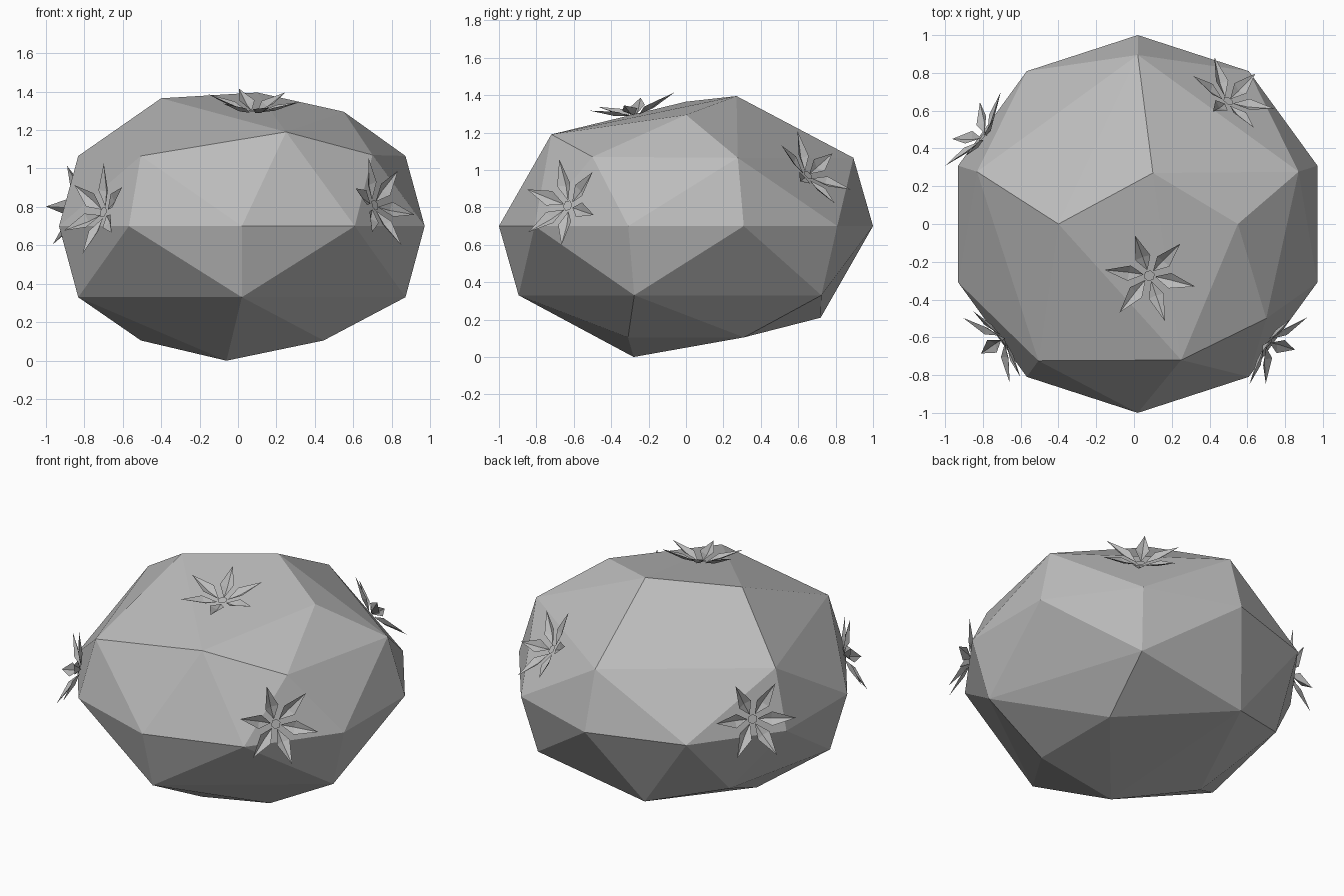
import bpy, bmesh, math
from mathutils import Vector, Matrix
from mathutils.bvhtree import BVHTree

if "Cube" in bpy.data.objects:
    bpy.data.objects.remove(bpy.data.objects["Cube"], do_unlink=True)


def material(name, colour):
    mat = bpy.data.materials.new(name)
    mat.use_nodes = True
    mat.diffuse_color = colour
    mat.node_tree.nodes["Principled BSDF"].inputs["Base Color"].default_value = colour
    return mat


def add_object(name, bm, mat):
    mesh = bpy.data.meshes.new(name)
    bm.to_mesh(mesh)
    mesh.materials.append(mat)
    obj = bpy.data.objects.new(name, mesh)
    bpy.context.collection.objects.link(obj)
    return obj


def ring(radius, z, degrees):
    return [(0.02 + radius * math.cos(math.radians(d)),
             radius * math.sin(math.radians(d)), z) for d in degrees]


grey = material("stone grey", (0.5, 0.5, 0.5, 1))

# Faceted boulder: waist ring, two shoulder rings, irregular crown and base
points = ring(1.0, 0.70, range(18, 378, 36))
points += ring(0.895, 1.065, (18, 90, 162, 234))
points += ring(0.895, 0.33, (-90, -18, 54, 198))
points += [(0.70, -0.50, 1.07), (0.25, -0.72, 1.19), (0.55, 0, 1.295),
           (0.10, 0.27, 1.395), (-0.40, 0, 1.365)]
points += [(-0.66, 0.50, 0.33), (-0.21, 0.72, 0.21), (-0.505, 0, 0.105),
           (0.445, 0.31, 0.105), (0.445, -0.31, 0.105), (-0.06, -0.28, 0)]

rock = bmesh.new()
for p in points:
    rock.verts.new(p)
hull = bmesh.ops.convex_hull(rock, input=rock.verts)
bmesh.ops.delete(rock, geom=list({g for g in hull["geom_interior"]
                                  if isinstance(g, bmesh.types.BMVert)}), context='VERTS')
bmesh.ops.recalc_face_normals(rock, faces=rock.faces)
add_object("boulder", rock, grey)
surface = BVHTree.FromBMesh(rock)


# Six-petalled flower: small flat heart and creased, rising petals
def flower(name, centre, tip_hint):
    spot, normal, _, _ = surface.find_nearest(Vector(centre))
    hint = Vector(tip_hint)
    u = (hint - normal * hint.dot(normal)).normalized()
    v = normal.cross(u)
    frame = Matrix((u, v, normal)).transposed().to_4x4()
    frame.translation = spot
    bm = bmesh.new()
    heart = [bm.verts.new(p) for p in
             [(0.03 * math.cos(a), 0.03 * math.sin(a), 0.012)
              for a in [math.radians(60 * k + 30) for k in range(6)]]]
    bm.faces.new(heart)
    for k in range(6):
        turn = Matrix.Rotation(math.radians(60 * k), 3, 'Z')
        base, left, fold, right, tip = [
            bm.verts.new(turn @ Vector(p)) for p in
            [(0.03, 0, 0.006), (0.11, 0.042, 0.045), (0.11, 0, 0.022),
             (0.11, -0.042, 0.045), (0.245, 0, 0.08)]]
        for face in ((base, fold, left), (base, right, fold),
                     (fold, tip, left), (fold, right, tip)):
            bm.faces.new(face)
    bm.transform(frame)
    add_object(name, bm, grey)
    bm.free()


flower("crown_flower", (0.08, -0.27, 1.28), (0.25, -0.05, 0))
flower("front_left_flower", (0.715, -0.635, 0.81), (-0.04, -0.03, 0.21))
flower("front_right_flower", (-0.71, -0.62, 0.775), (0.05, 0.03, 0.21))
flower("back_left_flower", (0.50, 0.655, 0.975), (-0.10, -0.09, 0.17))
flower("back_right_flower", (-0.80, 0.465, 0.80), (-0.10, -0.08, 0.20))
rock.free()
